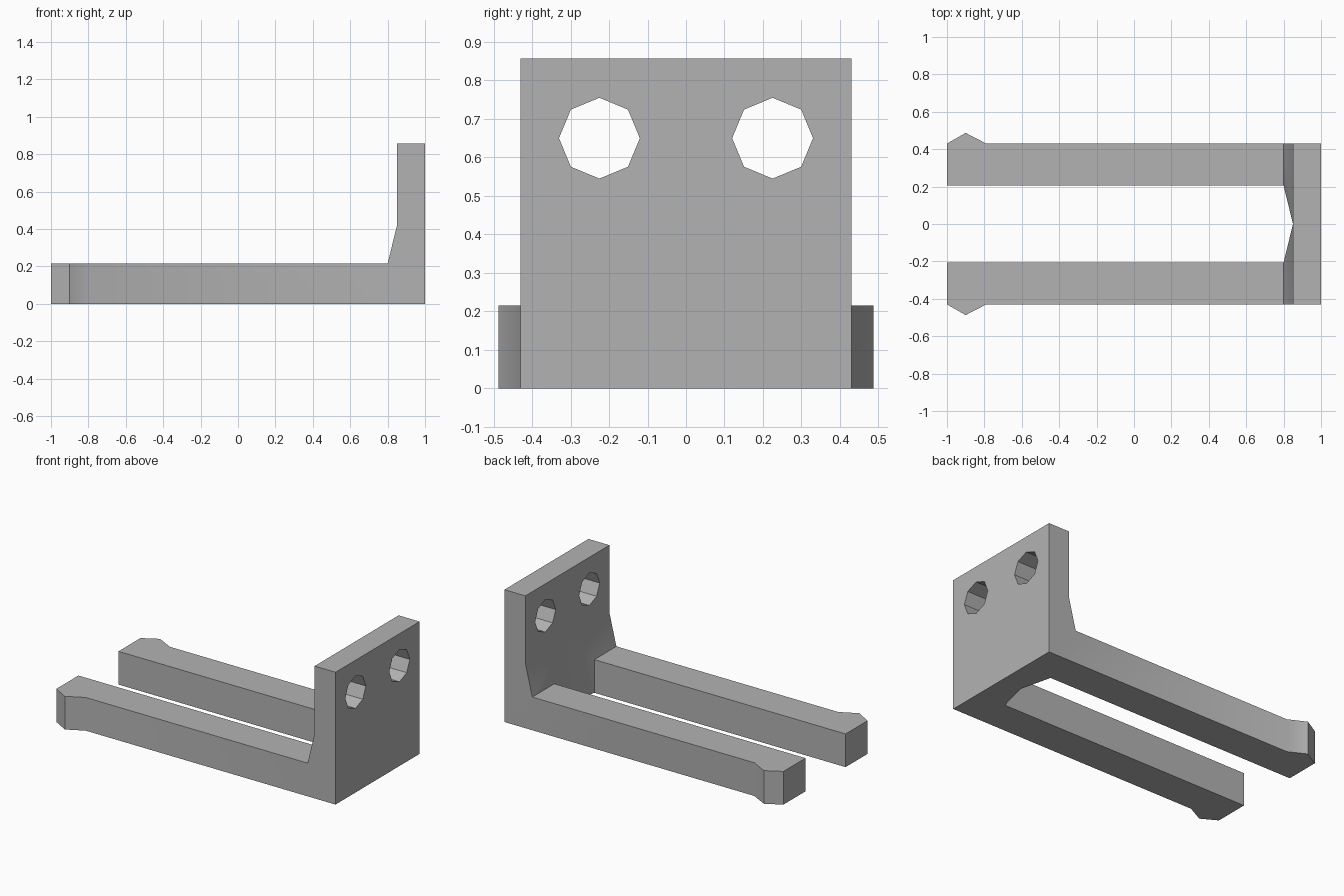
import bpy
import bmesh
from math import radians, pi

cube = bpy.data.objects.get("Cube")
if cube:
    bpy.data.objects.remove(cube)

# Main dimensions
END, FACE, BACK = -1.0, 0.85, 1.0
FOOT = 0.80                      # where the arms meet the gusset
INNER, OUTER, BARB = 0.205, 0.43, 0.487
ARM_H, GUSSET_H, PLATE_H = 0.215, 0.42, 0.857

grey = bpy.data.materials.new("plain grey")
grey.use_nodes = True
colour = (0.45, 0.45, 0.45, 1)
grey.diffuse_color = colour
grey.node_tree.nodes["Principled BSDF"].inputs["Base Color"].default_value = colour

bm = bmesh.new()
points = {}


def face(*coords):
    for c in coords:
        if c not in points:
            points[c] = bm.verts.new(c)
    bm.faces.new([points[c] for c in coords])


# Arm outline in plan, from the outer gusset foot round the barb to the inner foot
arm = [(FOOT, OUTER), (-0.79, OUTER), (-0.9, BARB), (END, OUTER),
       (END, INNER), (FOOT, INNER)]
low = [(x, y, 0) for x, y in arm]
top = [(x, y, ARM_H) for x, y in arm]
face(*top)
for i in range(1, 5):
    face(low[i], low[i + 1], top[i + 1], top[i])

# Underside, and the outer side running from plate to barb
mid_back, corner_back = (BACK, 0, 0), (BACK, OUTER, 0)
mid_foot, apex = (FACE, 0, 0), (FACE, 0, GUSSET_H)
gusset_top = (FACE, OUTER, GUSSET_H)
plate_in, plate_out = (FACE, OUTER, PLATE_H), (BACK, OUTER, PLATE_H)
mid_in, mid_out = (FACE, 0, PLATE_H), (BACK, 0, PLATE_H)
face(mid_back, corner_back, *low[1:], mid_foot)
face(corner_back, plate_out, plate_in, gusset_top, top[0], top[1], low[1])

# Upright plate
face(mid_back, mid_out, plate_out, corner_back)
face(plate_out, mid_out, mid_in, plate_in)
face(plate_in, mid_in, apex, gusset_top)

# Gusset fanned about the middle of the plate
fan = [gusset_top, top[0], top[5], low[5], mid_foot]
for a, b in zip(fan, fan[1:]):
    face(apex, a, b)

# Mirror the half across the middle
bmesh.ops.mirror(bm, geom=bm.verts[:] + bm.edges[:] + bm.faces[:],
                 axis='Y', merge_dist=0.0001)
bmesh.ops.remove_doubles(bm, verts=bm.verts[:], dist=0.0001)
bmesh.ops.recalc_face_normals(bm, faces=bm.faces[:])
mesh = bpy.data.meshes.new("forked_bracket")
bm.to_mesh(mesh)
bm.free()
mesh.materials.append(grey)
bracket = bpy.data.objects.new("forked_bracket", mesh)
bpy.context.collection.objects.link(bracket)

# Two octagonal bolt holes through the plate
for side in (-1, 1):
    bpy.ops.mesh.primitive_cylinder_add(
        vertices=8, radius=0.105, depth=0.5,
        location=(0.92, side * 0.225, 0.65), rotation=(0, pi / 2, 0))
    cutter = bpy.context.object
    cutter.name = "hole_cutter"
    cutter.hide_render = True
    cutter.data.materials.append(grey)
    bpy.ops.object.select_all(action='DESELECT')
    bracket.select_set(True)
    bpy.context.view_layer.objects.active = bracket
    cut = bracket.modifiers.new("bolt_hole", 'BOOLEAN')
    cut.operation, cut.solver, cut.object = 'DIFFERENCE', 'EXACT', cutter
    bpy.ops.object.modifier_apply(modifier=cut.name)
    bpy.data.objects.remove(cutter)

bpy.ops.object.shade_smooth_by_angle(angle=radians(30))
